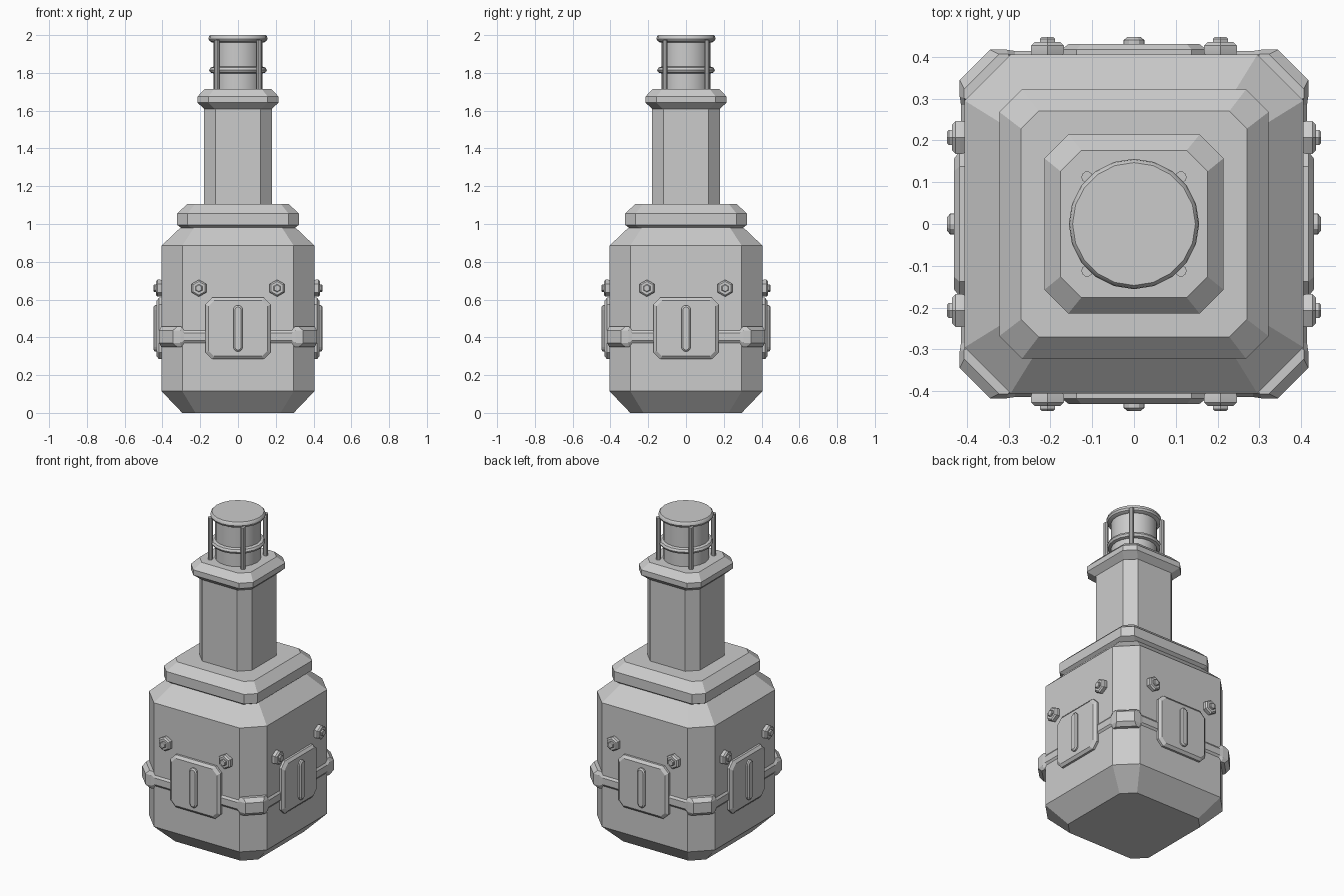
import bpy, bmesh, math
from mathutils import Matrix, Vector

if "Cube" in bpy.data.objects:
    bpy.data.objects.remove(bpy.data.objects["Cube"])

GREY = (0.6, 0.6, 0.6, 1)
grey = bpy.data.materials.new("Plain grey")
grey.use_nodes = True
grey.diffuse_color = GREY
grey.node_tree.nodes["Principled BSDF"].inputs["Base Color"].default_value = GREY


def finish(name, bm, smooth=False):
    bmesh.ops.recalc_face_normals(bm, faces=bm.faces)
    mesh = bpy.data.meshes.new(name)
    bm.to_mesh(mesh)
    bm.free()
    mesh.materials.append(grey)
    ob = bpy.data.objects.new(name, mesh)
    bpy.context.collection.objects.link(ob)
    if smooth:
        bpy.ops.object.select_all(action='DESELECT')
        bpy.context.view_layer.objects.active = ob
        ob.select_set(True)
        bpy.ops.object.shade_smooth_by_angle(angle=math.radians(35))
    return ob


def octagon(w, h, fw, fh):
    """Rectangle with cut corners: half sizes w, h and flat half lengths fw, fh."""
    return [(w, -fh), (w, fh), (fw, h), (-fw, h), (-w, fh), (-w, -fh), (-fw, -h), (fw, -h)]


def ngon(r, n, turn=0.0):
    return [(r * math.cos(math.tau * (i + turn) / n), r * math.sin(math.tau * (i + turn) / n))
            for i in range(n)]


def loft(bm, layers, matrix=Matrix()):
    """Skin a stack of (height, outline) layers and cap both ends."""
    rings = [[bm.verts.new(matrix @ Vector((x, y, z))) for x, y in outline] for z, outline in layers]
    for a, b in zip(rings, rings[1:]):
        for i in range(len(a)):
            j = (i + 1) % len(a)
            bm.faces.new((a[i], a[j], b[j], b[i]))
    bm.faces.new(rings[0][::-1])
    bm.faces.new(rings[-1])


def tower_part(name, sections):
    bm = bmesh.new()
    loft(bm, [(z, octagon(w, w, f, f)) for z, w, f in sections])
    finish(name, bm)


def round_part(name, sections, n=20, at=(0, 0)):
    bm = bmesh.new()
    loft(bm, [(z, ngon(r, n)) for z, r in sections], Matrix.Translation((*at, 0)))
    finish(name, bm, True)


# Main body, collar, neck and neck cap
tower_part("body", [(0, 0.295, 0.225), (0.115, 0.405, 0.295), (0.885, 0.405, 0.295), (0.985, 0.30, 0.23)])
tower_part("collar", [(0.975, 0.295, 0.24), (0.995, 0.322, 0.268), (1.055, 0.322, 0.268), (1.105, 0.27, 0.228)])
tower_part("neck", [(1.10, 0.18, 0.12), (1.63, 0.18, 0.12)])
tower_part("neck_cap", [(1.61, 0.18, 0.125), (1.642, 0.214, 0.157), (1.675, 0.214, 0.157), (1.715, 0.176, 0.126)])

# Lantern: drum, lid, guard ring and four posts
round_part("lantern_drum", [(1.71, 0.13), (1.97, 0.13)])
round_part("lantern_lid", [(1.96, 0.135), (1.968, 0.15), (1.98, 0.156), (1.992, 0.154), (2.0, 0.147)])
round_part("guard_ring", [(1.797, 0.13), (1.802, 0.146), (1.815, 0.153), (1.828, 0.146), (1.833, 0.13)])
for sx in (-1, 1):
    for sy in (-1, 1):
        round_part("lantern_post", [(1.71, 0.014), (1.975, 0.014)], 10, (sx * 0.112, sy * 0.112))

# Belt with taller clamps wrapped around the cut corners
path = []
for k in range(4):
    turn = Matrix.Rotation(k * math.pi / 2, 4, 'Z')
    for x, y, ix, iy, h in ((0.414, 0.285, 0.39, 0.285, 0.034), (0.417, 0.305, 0.39, 0.295, 0.054),
                            (0.417, 0.345, 0.39, 0.29, 0.054), (0.345, 0.417, 0.29, 0.39, 0.054),
                            (0.305, 0.417, 0.295, 0.39, 0.054), (0.285, 0.414, 0.285, 0.39, 0.034)):
        path.append((turn, x, y, ix, iy, h))
bm = bmesh.new()
rings = []
for turn, x, y, ix, iy, h in path:
    mx, my = x * 0.6 + ix * 0.4, y * 0.6 + iy * 0.4
    section = ((ix, iy, -h), (mx, my, -h), (x, y, -h * 0.6), (x, y, h * 0.6), (mx, my, h), (ix, iy, h))
    rings.append([bm.verts.new(turn @ Vector((px, py, 0.403 + dz))) for px, py, dz in section])
for a, b in zip(rings, rings[1:] + rings[:1]):
    for i in range(6):
        j = (i + 1) % 6
        bm.faces.new((a[i], b[i], b[j], a[j]))
finish("belt", bm)


# Hatch, handle and two bolts on each of the four sides
def slot(w, h, n=6):
    """Upright outline with rounded ends."""
    arc = [(w * math.cos(math.pi * i / n), h - w + w * math.sin(math.pi * i / n)) for i in range(n + 1)]
    return arc + [(-x, -y) for x, y in arc]


for k in range(4):
    spin = Matrix.Rotation(k * math.pi / 2, 4, 'Z')

    def on_side(x, z):
        return spin @ Matrix.Translation((x, 0, z)) @ Matrix.Rotation(math.pi / 2, 4, 'X')

    bm = bmesh.new()
    loft(bm, [(0.39, octagon(0.172, 0.163, 0.137, 0.128)), (0.418, octagon(0.172, 0.163, 0.137, 0.128)),
              (0.431, octagon(0.156, 0.147, 0.126, 0.117))], on_side(0, 0.447))
    finish("hatch", bm)

    bm = bmesh.new()
    loft(bm, [(0.42, slot(0.025, 0.123)), (0.44, slot(0.025, 0.123)), (0.447, slot(0.016, 0.114))],
         on_side(0, 0.447))
    finish("hatch_handle", bm)

    for side in (-1, 1):
        bm = bmesh.new()
        loft(bm, [(0.395, ngon(0.04, 6, 0.5)), (0.411, ngon(0.045, 6, 0.5)), (0.427, ngon(0.045, 6, 0.5)),
                  (0.435, ngon(0.036, 6, 0.5))], on_side(side * 0.207, 0.66))
        loft(bm, [(0.43, ngon(0.021, 6, 0.5)), (0.443, ngon(0.021, 6, 0.5)), (0.447, ngon(0.017, 6, 0.5))],
             on_side(side * 0.207, 0.66))
        finish("bolt", bm, True)
